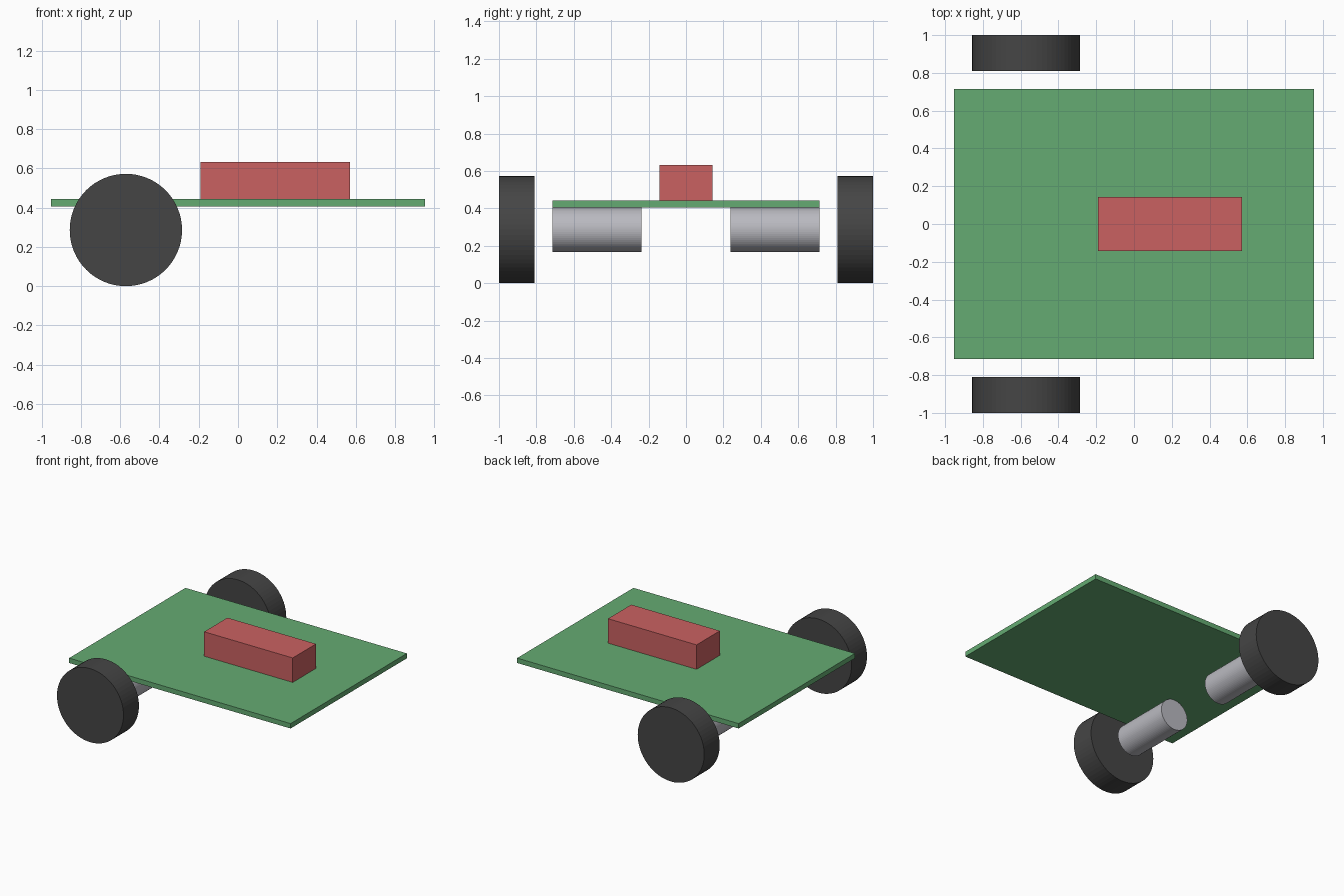
import bpy
from math import pi

cube = bpy.data.objects.get("Cube")
if cube:
    bpy.data.objects.remove(cube, do_unlink=True)


def make_material(name, rgb):
    mat = bpy.data.materials.new(name)
    mat.use_nodes = True
    colour = (*rgb, 1.0)
    mat.diffuse_color = colour
    mat.node_tree.nodes["Principled BSDF"].inputs["Base Color"].default_value = colour
    return mat


green = make_material("board green", (0.13, 0.41, 0.17))
red = make_material("battery red", (0.59, 0.12, 0.12))
black = make_material("tyre black", (0.06, 0.06, 0.06))
silver = make_material("motor silver", (0.49, 0.49, 0.53))


def finish(name, mat):
    obj = bpy.context.object
    obj.name = name
    obj.data.materials.append(mat)
    return obj


def box(name, mat, centre, size):
    bpy.ops.mesh.primitive_cube_add(size=1, location=centre)
    obj = finish(name, mat)
    obj.scale = size
    bpy.ops.object.transform_apply(location=False, rotation=False, scale=True)


def cylinder(name, mat, y, radius, length):
    # Cylinder lying along y on the shared wheel axis
    bpy.ops.mesh.primitive_cylinder_add(
        vertices=64, radius=radius, depth=length,
        location=(AXIS_X, y, AXIS_Z), rotation=(pi / 2, 0, 0))
    finish(name, mat)


AXIS_X, AXIS_Z = -0.571, 0.286

# Flat chassis board and the battery block standing on it
box("chassis_plate", green, (0, 0, 0.424), (1.905, 1.429, 0.038))
box("battery_block", red, (0.19, 0, 0.538), (0.762, 0.286, 0.19))

# One motor under the board and one wheel beside it, at each end of the axis
for end, side in (("front", -1), ("back", 1)):
    cylinder(end + "_wheel", black, side * 0.905, 0.286, 0.19)
    cylinder(end + "_motor", silver, side * 0.476, 0.119, 0.476)
